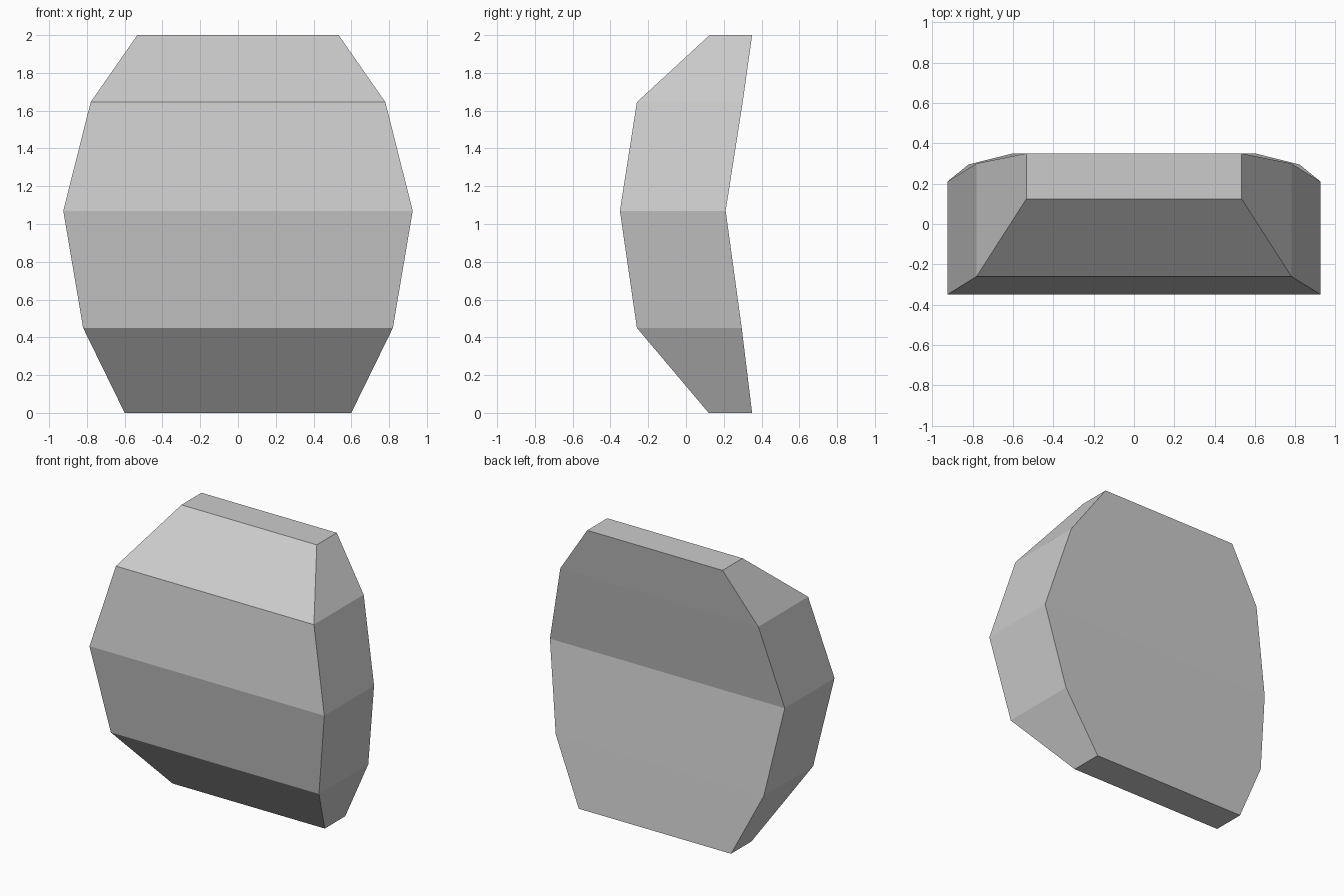
import bpy
import bmesh

if "Cube" in bpy.data.objects:
    bpy.data.objects.remove(bpy.data.objects["Cube"])

# Stations from bottom to top: height, half width, front y, back y
STATIONS = [
    (0.00, 0.60, 0.12, 0.35),
    (0.45, 0.82, -0.26, 0.295),
    (1.07, 0.925, -0.35, 0.21),
    (1.645, 0.78, -0.26, 0.30),
    (2.00, 0.533, 0.125, 0.35),
]

grey = bpy.data.materials.new("light_grey")
grey.diffuse_color = (0.6, 0.6, 0.6, 1.0)
grey.use_nodes = True
grey.node_tree.nodes["Principled BSDF"].inputs["Base Color"].default_value = grey.diffuse_color

# Curved panel: one rectangular ring per station, skinned together
bm = bmesh.new()
rings = []
for z, half, front, back in STATIONS:
    corners = [(-half, front), (half, front), (half, back), (-half, back)]
    rings.append([bm.verts.new((x, y, z)) for x, y in corners])

for low, high in zip(rings, rings[1:]):
    for i in range(4):
        j = (i + 1) % 4
        bm.faces.new((low[i], low[j], high[j], high[i]))

# Flat bottom and top
bm.faces.new(rings[0][::-1])
bm.faces.new(rings[-1])
bmesh.ops.recalc_face_normals(bm, faces=bm.faces)

mesh = bpy.data.meshes.new("curved_panel")
bm.to_mesh(mesh)
bm.free()
mesh.materials.append(grey)
panel = bpy.data.objects.new("curved_panel", mesh)
bpy.context.collection.objects.link(panel)
